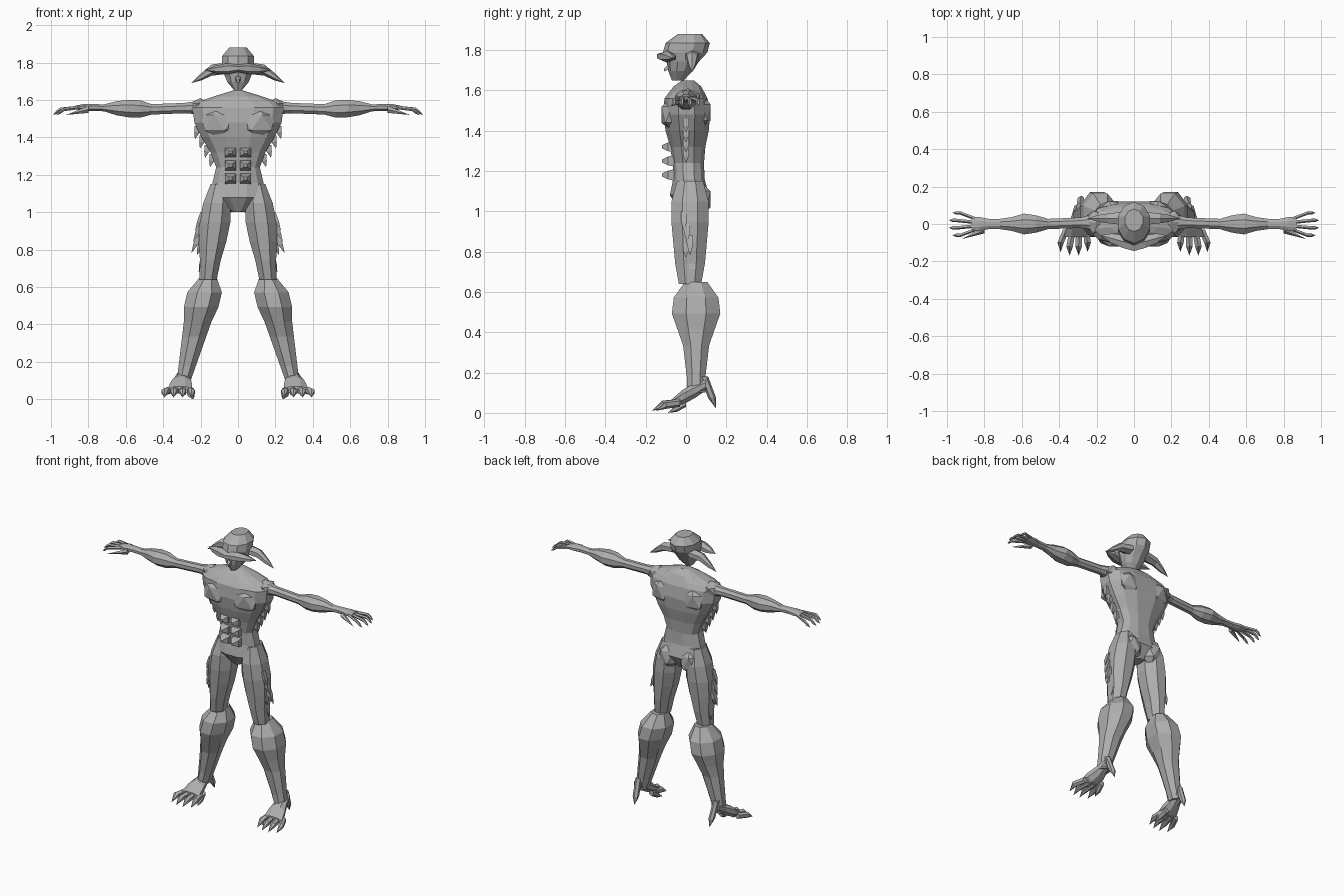
import bpy
import bmesh
import math
from mathutils import Vector

cube = bpy.data.objects.get("Cube")
if cube:
    bpy.data.objects.remove(cube, do_unlink=True)

grey = bpy.data.materials.new("stone grey")
grey.use_nodes = True
tone = (.42, .42, .42, 1)
grey.diffuse_color = tone
grey.node_tree.nodes["Principled BSDF"].inputs["Base Color"].default_value = tone


def finish(name, bm, mirror):
    bmesh.ops.remove_doubles(bm, verts=bm.verts, dist=.0005)
    bmesh.ops.recalc_face_normals(bm, faces=bm.faces)
    mesh = bpy.data.meshes.new(name)
    bm.to_mesh(mesh)
    bm.free()
    mesh.materials.append(grey)
    part = bpy.data.objects.new(name, mesh)
    bpy.context.collection.objects.link(part)
    if mirror:
        part.modifiers.new("mirror", "MIRROR")


def limb(name, start, end, widths, depths=None, sides=8, mirror=True, power=1):
    """Skin evenly spaced rings from start to end, each lying across the main direction."""
    start, end = Vector(start), Vector(end)
    depths = depths or widths
    span = end - start
    main = max(range(3), key=lambda axis: abs(span[axis]))
    across, along = [axis for axis in range(3) if axis != main]
    bm = bmesh.new()
    rings = []
    for step, (width, depth) in enumerate(zip(widths, depths)):
        centre = start.lerp(end, step / (len(widths) - 1))
        ring = []
        for side in range(sides):
            angle = math.tau * (side + .5) / sides
            u, v = (math.copysign(abs(f) ** power, f) for f in (math.cos(angle), math.sin(angle)))
            point = centre.copy()
            point[across] += width * u
            point[along] += depth * v
            ring.append(bm.verts.new(point))
        rings.append(ring)
    for low, high in zip(rings, rings[1:]):
        for side in range(sides):
            after = (side + 1) % sides
            bm.faces.new((low[side], low[after], high[after], high[side]))
    bm.faces.new(rings[0])
    bm.faces.new(rings[-1])
    finish(name, bm, mirror)


def lump(name, centre, size):
    """Faceted muscle mass, mirrored."""
    bm = bmesh.new()
    bmesh.ops.create_icosphere(bm, subdivisions=1, radius=1)
    bmesh.ops.scale(bm, vec=size, verts=bm.verts)
    bmesh.ops.translate(bm, vec=centre, verts=bm.verts)
    finish(name, bm, True)


def fringe(name, top, bottom, count, length, reach):
    """Row of ragged blades pointing outward and down, mirrored."""
    top, bottom = Vector(top), Vector(bottom)
    for index in range(count):
        root = top.lerp(bottom, index / (count - 1))
        tip = root + Vector((reach, 0, -length))
        limb(name, root, tip, (.03, .02, 0), (.02, .02, 0), sides=4)


# Landmarks of the model's left side
shoulder = Vector((.2, .01, 1.56))
elbow = Vector((.46, 0, 1.55))
wrist = Vector((.78, 0, 1.56))
palm_end = Vector((.87, 0, 1.56))
hip = Vector((.1, .02, 1.15))
knee = Vector((.16, .05, .65))
ankle = Vector((.29, .05, .1))
ball = Vector((.31, -.07, .05))

# Torso, neck and pelvis
limb("torso", (0, .02, 1), (0, 0, 1.56),
     (.03, .14, .14, .12, .15, .2, .24, .25), (.05, .1, .08, .08, .09, .11, .12, .11),
     sides=12, mirror=False, power=.8)
limb("neck_and_collar", (0, 0, 1.56), (0, .01, 1.65),
     (.25, .22, .13, .03), (.11, .09, .07, .03), sides=12, mirror=False, power=.8)
lump("chest_muscle", (.1, -.07, 1.48), (.11, .06, .09))
lump("shoulder_muscle", shoulder, (.07, .07, .05))
lump("shoulder_blade", (.11, .08, 1.49), (.09, .05, .09))
lump("buttock", (.08, .07, 1.06), (.08, .06, .09))

# Stacked stomach blocks
for row in range(3):
    height = 1.32 - .07 * row
    limb("stomach_block", (.04, -.06, height), (.04, -.12, height),
         (.04, .04, .01), (.04, .03, .01), sides=4)

# Ragged edges on the ribs and outer thighs
fringe("rib_fringe", (.21, 0, 1.46), (.13, 0, 1.31), 4, .07, .02)
fringe("thigh_spike", (.18, -.01, 1), (.2, .02, .88), 3, .1, .05)
fringe("lower_thigh_spike", (.19, 0, .84), (.18, .03, .75), 2, .07, .03)

# Head, face, visor and drooping ears
limb("head", (0, -.04, 1.65), (0, .02, 1.88),
     (.02, .06, .08, .09, .09, .05), (.03, .06, .08, .11, .11, .06), sides=10, mirror=False)
limb("nose", (0, -.08, 1.72), (0, -.11, 1.7), (.02, .01), sides=4, mirror=False)
limb("brow_visor", (0, -.11, 1.77), (.18, -.06, 1.76), (.04, .04, .03, 0), (.02, .03, .02, 0), sides=6)
limb("ear_root", (.06, .03, 1.77), (.14, .03, 1.76), (.04, .03), (.03, .03), sides=6)
limb("ear_tip", (.14, .03, 1.76), (.25, .03, 1.69), (.03, .02, 0), sides=6)

# Arms
limb("upper_arm", shoulder, elbow, (.05, .03, .03, .03), (.04, .03, .03, .03))
limb("forearm", elbow, wrist, (.03, .05, .06, .04, .03, .03), (.03, .05, .05, .04, .02, .02))
limb("palm", wrist, palm_end, (.03, .04, .04), (.02, .02, .01))
limb("thumb", wrist + Vector((.02, -.03, -.01)), (.92, -.08, 1.52), (.02, .01, 0), sides=5)

# Legs with bulky calf guards
limb("thigh", hip, (.16, .02, .64), (.05, .08, .09, .08, .06, .05), (.07, .1, .1, .09, .08, .06))
limb("calf_guard", knee, ankle,
     (.05, .1, .1, .08, .07, .06, .05, .04), (.06, .12, .13, .1, .07, .06, .05, .05))
limb("foot", ankle + Vector((0, .05, .04)), ball, (.03, .04, .06, .07), (.03, .04, .04, .02))
limb("heel_spur", ankle + Vector((0, .04, .08)), (.28, .15, .02), (.02, .02, .02, 0), sides=6)
limb("inner_toe", (.26, 0, .05), (.24, -.09, 0), (.02, .02, 0), sides=6)

# Fingers and toes fan out evenly, each ending in a claw
for index in range(4):
    spread = index - 1.5
    short = .02 * abs(spread)
    root = palm_end + Vector((-.02, -.02 * spread, 0))
    joint = Vector((.96 - short, -.04 * spread, 1.55))
    limb("finger", root, joint, (.01, .01, .01), sides=5)
    limb("finger_claw", joint, joint + Vector((.04, 0, -.03)), (.01, .01, 0), sides=5)
    root = ball + Vector((.035 * spread, .04, 0))
    joint = Vector((.32 + .048 * spread, short - .13, .04))
    limb("toe", root, joint, (.02, .02, .02), sides=6)
    limb("toe_claw", joint, joint + Vector((0, -.05, -.03)), (.02, .01, 0), sides=6)
